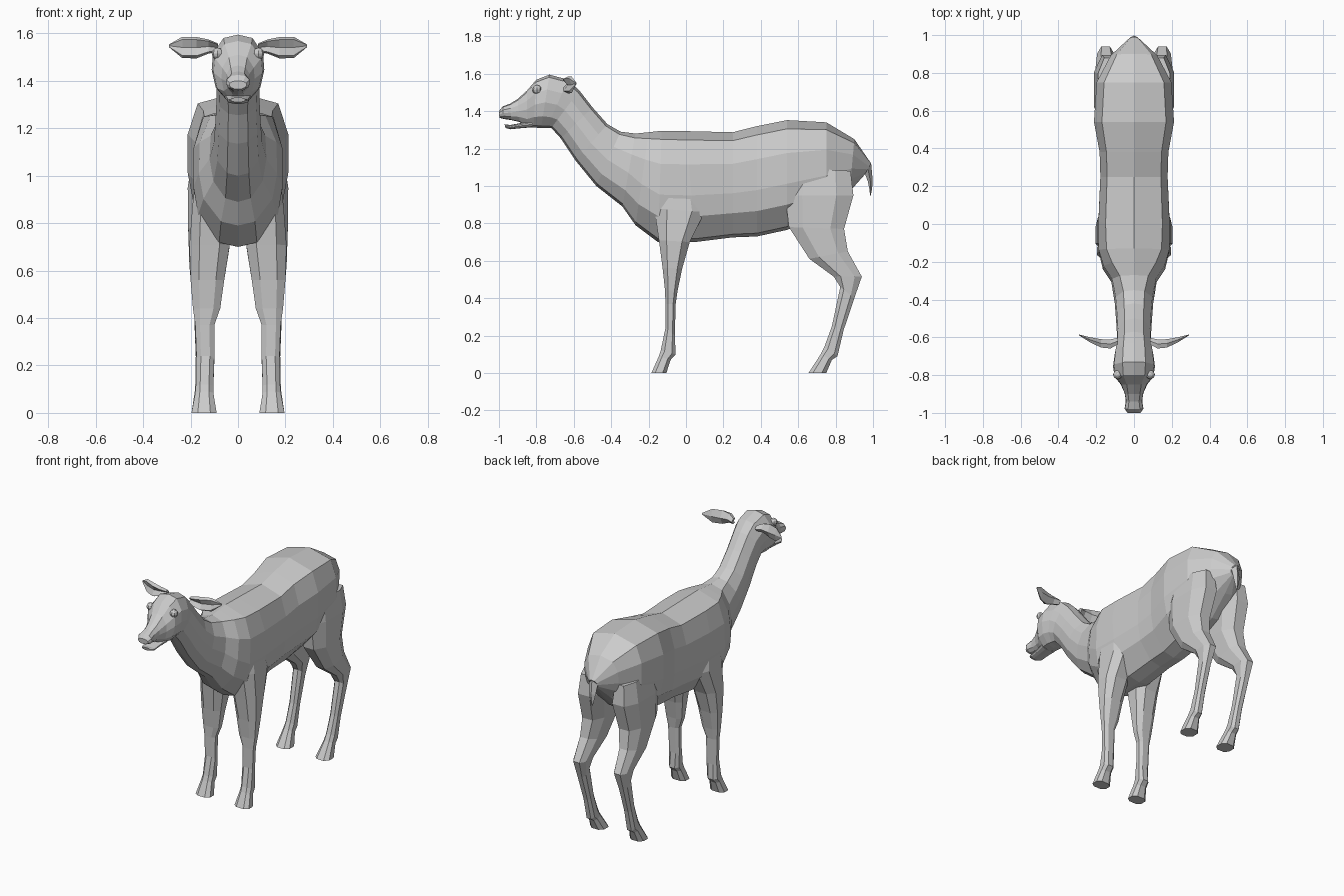
import bpy, bmesh

coat = bpy.data.materials.new("coat_grey")
coat.diffuse_color = (0.6, 0.6, 0.6, 1)


def loft(name, rings):
    """Skin a list of equal-length point rings and cap both ends."""
    bm = bmesh.new()
    loops = [[bm.verts.new(p) for p in ring] for ring in rings]
    n = len(loops[0])
    for a, b in zip(loops, loops[1:]):
        for i in range(n):
            j = (i + 1) % n
            bm.faces.new((a[i], a[j], b[j], b[i]))
    bm.faces.new(loops[0])
    bm.faces.new(loops[-1])
    bmesh.ops.recalc_face_normals(bm, faces=bm.faces)
    mesh = bpy.data.meshes.new(name)
    bm.to_mesh(mesh)
    bm.free()
    mesh.materials.append(coat)
    ob = bpy.data.objects.new(name, mesh)
    bpy.context.collection.objects.link(ob)
    return ob


# Half cross-sections: (width fraction, fraction from top to bottom)
TRUNK = [(0, 0), (.8, .08), (1, .3), (1, .58), (.9, .77), (.42, .97), (0, 1)]
ROUND = [(0, 0), (.55, .05), (.95, .28), (1, .52), (.85, .78), (.45, .96), (0, 1)]


def section(ty, tz, by, bz, w, boxy):
    """Symmetric ring between a top and a bottom point on the centre line."""
    half = []
    for (x0, t0), (x1, t1) in zip(ROUND, TRUNK):
        x, t = x0 + (x1 - x0) * boxy, t0 + (t1 - t0) * boxy
        half.append((x * w, ty + (by - ty) * t, tz + (bz - tz) * t))
    return half + [(-x, y, z) for x, y, z in half[-2:0:-1]]


# Trunk, neck and upper head: top y, top z, bottom y, bottom z, half width, boxiness
body = [
    (.99, 1.12, .955, 1.06, .03, 0),
    (.90, 1.25, .875, .97, .125, .7),
    (.75, 1.34, .75, .85, .198, 1),
    (.54, 1.352, .54, .765, .212, 1),
    (.38, 1.32, .38, .73, .182, 1),
    (.25, 1.287, .25, .725, .178, 1),
    (0, 1.293, .05, .70, .188, 1),
    (-.13, 1.295, -.15, .70, .188, .9),
    (-.20, 1.287, -.27, .79, .165, .6),
    (-.27, 1.28, -.34, .89, .12, .3),
    (-.35, 1.29, -.48, 1.0, .102, 0),
    (-.42, 1.33, -.59, 1.135, .095, 0),
    (-.50, 1.42, -.67, 1.255, .09, 0),
    (-.57, 1.51, -.72, 1.31, .092, 0),
    (-.63, 1.568, -.745, 1.31, .102, 0),
    (-.73, 1.595, -.775, 1.31, .111, 0),
    (-.80, 1.568, -.815, 1.312, .103, 0),
    (-.85, 1.51, -.85, 1.315, .07, 0),
    (-.90, 1.465, -.89, 1.342, .05, .3),
    (-.94, 1.44, -.935, 1.352, .043, .3),
    (-.98, 1.425, -.975, 1.358, .05, .3),
    (-1.0, 1.40, -.998, 1.365, .036, .3),
]
loft("body_and_head", [section(*r) for r in body])

# Lower jaw
jaw = [(-.82, 1.35, -.82, 1.314, .055, .5), (-.89, 1.335, -.89, 1.308, .046, .5),
       (-.94, 1.326, -.94, 1.303, .045, .5), (-.97, 1.33, -.965, 1.31, .03, .5)]
loft("lower_jaw", [section(*r) for r in jaw])

# Tail
tail = [(.93, 1.17, .93, 1.08, .03), (.99, 1.12, .955, 1.07, .032),
        (.998, 1.03, .972, 1.025, .024), (.995, .985, .98, .985, .014),
        (.988, .95, .984, .95, .004)]
loft("tail", [[(-w, (a + c) / 2, (b + d) / 2), (0, a, b),
               (w, (a + c) / 2, (b + d) / 2), (0, c, d)] for a, b, c, d, w in tail])

# Legs: front y, front z, back y, back z, inner x, outer x
OCT = [(.5, 1), (1, .5), (1, -.5), (.5, -1), (-.5, -1), (-1, -.5), (-1, .5), (-.5, 1)]
front_leg = [
    (-.13, 1.02, .06, 1.02, .08, .175), (-.17, .88, .10, .86, .05, .192),
    (-.145, .71, .02, .70, .035, .205), (-.125, .56, -.02, .56, .058, .2),
    (-.112, .44, -.045, .44, .075, .19), (-.11, .37, -.055, .37, .1, .18),
    (-.11, .24, -.06, .2, .1, .175), (-.135, .12, -.055, .10, .104, .178),
    (-.145, .09, -.082, .07, .104, .18), (-.185, 0, -.105, 0, .09, .196),
]
hind_leg = [
    (.55, 1.1, .88, 1.08, .06, .19), (.53, .95, .895, .95, .04, .212),
    (.55, .78, .845, .77, .06, .21), (.66, .61, .865, .65, .085, .205),
    (.79, .515, .94, .515, .105, .195), (.825, .46, .90, .40, .12, .185),
    (.78, .25, .843, .23, .122, .178), (.74, .14, .81, .09, .118, .18),
    (.72, .10, .78, .07, .116, .182), (.655, 0, .75, 0, .095, .196),
]


def leg_ring(yf, zf, yb, zb, xi, xo, s):
    ring = []
    for u, v in OCT:
        t = (1 + v) / 2
        x = (xi + xo) / 2 + u * (xo - xi) / 2
        ring.append((s * x, yf + (yb - yf) * t, zf + (zb - zf) * t))
    return ring


# Ears: x, y centre, z centre, half depth, half height
ear = [(.085, -.62, 1.54, .018, .018), (.125, -.635, 1.545, .024, .03),
       (.175, -.632, 1.54, .022, .045), (.235, -.612, 1.541, .013, .045),
       (.292, -.587, 1.548, .002, .005)]

for side, s in (("right", 1), ("left", -1)):
    loft(side + "_front_leg", [leg_ring(*r, s) for r in front_leg])
    loft(side + "_hind_leg", [leg_ring(*r, s) for r in hind_leg])
    # cupped hollow on the front of each ear
    loft(side + "_ear", [[(s * x, y - d, z + h * .75), (s * x, y - d * .1, z),
                          (s * x, y - d, z - h * .75), (s * x, y, z - h),
                          (s * x, y + d, z), (s * x, y, z + h)]
                         for x, y, z, d, h in ear])
    # eye
    bpy.ops.mesh.primitive_uv_sphere_add(segments=8, ring_count=6, radius=.025,
                                         location=(s * .086, -.797, 1.515))
    eye = bpy.context.object
    eye.name = side + "_eye"
    eye.data.materials.append(coat)
